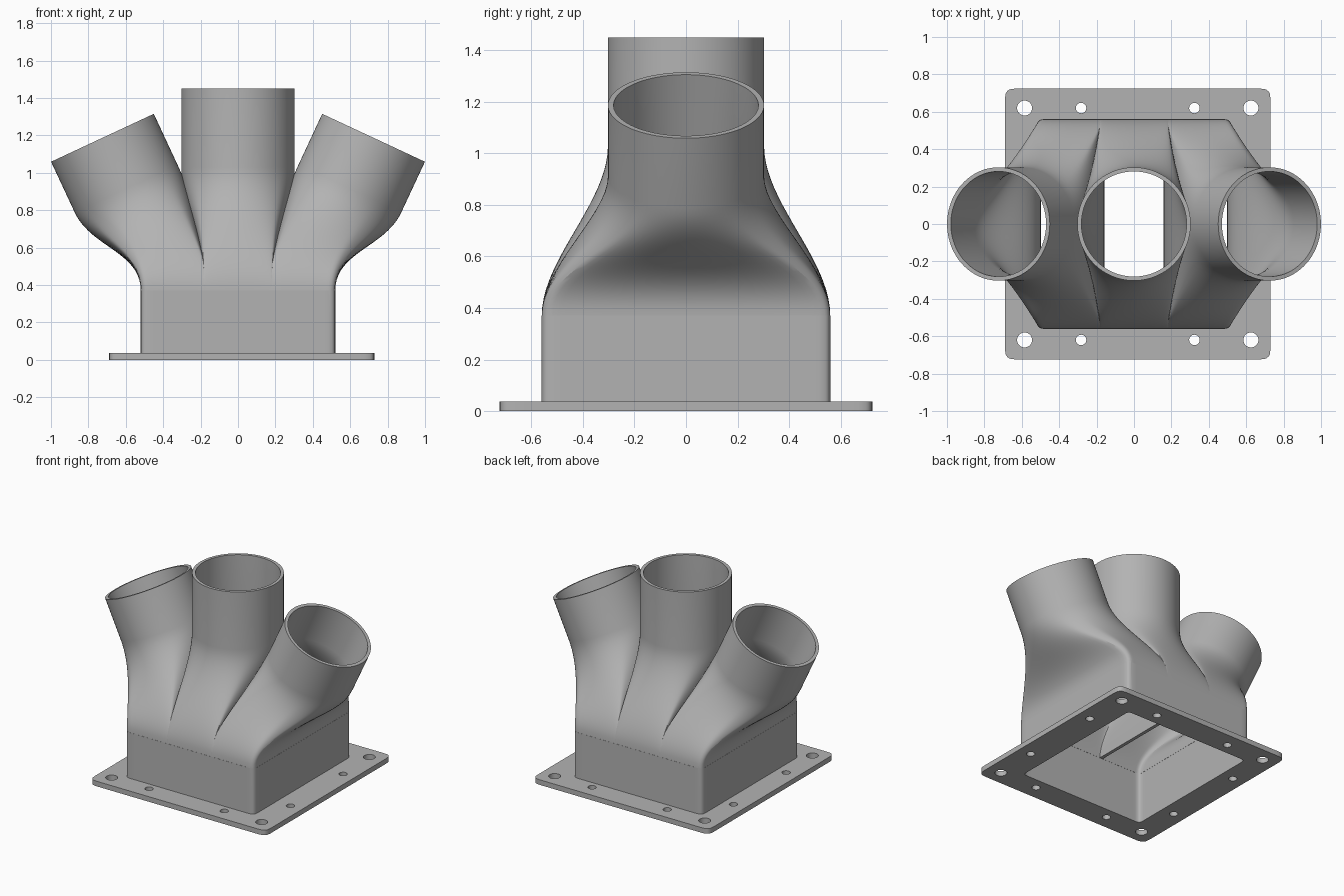
import bpy, bmesh
from math import sin, cos, pi, radians
from mathutils import Vector

cube = bpy.data.objects.get("Cube")
if cube:
    bpy.data.objects.remove(cube, do_unlink=True)

grey = bpy.data.materials.new("plain_grey")
grey.use_nodes = True
colour = (0.45, 0.45, 0.45, 1)
grey.diffuse_color = colour
grey.node_tree.nodes["Principled BSDF"].inputs["Base Color"].default_value = colour

WALL = 0.022
BASE_Z = 0.37
SEG = 24          # points along each side of a section


def add_object(name, bm):
    bmesh.ops.recalc_face_normals(bm, faces=bm.faces[:])
    mesh = bpy.data.meshes.new(name)
    bm.to_mesh(mesh)
    bm.free()
    mesh.materials.append(grey)
    obj = bpy.data.objects.new(name, mesh)
    bpy.context.collection.objects.link(obj)
    return obj


def skin(name, rings):
    """Closed solid through a list of matching rings."""
    bm = bmesh.new()
    loops = [[bm.verts.new(p) for p in ring] for ring in rings]
    n = len(loops[0])
    for a, b in zip(loops, loops[1:]):
        for i in range(n):
            j = (i + 1) % n
            bm.faces.new((a[i], a[j], b[j], b[i]))
    bm.faces.new(loops[0][::-1])
    bm.faces.new(loops[-1])
    return add_object(name, bm)


def rect_ring(x0, x1, hy, z, r, round_left=True, round_right=True):
    """Rectangle section, points crowded at the corners, with rounding."""
    corners = [(x1, -hy), (x1, hy), (x0, hy), (x0, -hy)]
    pts = []
    for k in range(4):
        a, b = Vector(corners[k]), Vector(corners[(k + 1) % 4])
        for i in range(SEG):
            p = a.lerp(b, (1 - cos(pi * i / SEG)) / 2)
            right = p.x > (x0 + x1) / 2
            if round_right if right else round_left:
                c = Vector((x1 - r if right else x0 + r,
                            hy - r if p.y > 0 else r - hy))
                d = p - c
                if d.x * (1 if right else -1) > 0 and d.y * p.y > 0:
                    p = c + d.normalized() * r
            pts.append(Vector((p.x, p.y, z)))
    return pts


def circle_ring(centre, tilt, radius):
    u = Vector((cos(tilt), 0, -sin(tilt)))
    v = Vector((0, 1, 0))
    angles = [-pi / 4 + pi / 2 * i / SEG for i in range(4 * SEG)]
    return [centre + (u * cos(a) + v * sin(a)) * radius for a in angles]


def outlet(name, base, centre, tilt, radius, length, pull):
    """Straight foot, smooth rectangle-to-round blend, then a straight tube."""
    axis = Vector((sin(tilt), 0, cos(tilt)))
    up = Vector((0, 0, 1))
    end = circle_ring(centre, tilt, radius)
    rings = [[p - up * 0.07 for p in base]]
    steps = 20
    for k in range(steps + 1):
        s = k / steps
        h = s * s * (3 - 2 * s)
        h0 = s * (1 - s) ** 2 * pull
        h1 = s * s * (s - 1) * pull
        rings.append([p.lerp(q, h) + up * h0 + axis * h1
                      for p, q in zip(base, end)])
    rings.append([q + axis * length for q in end])
    return skin(name, rings)


def outlets(label, inset, extra):
    """The centre outlet and two tilted, mirrored side outlets."""
    radius, hy, r = 0.303 - inset, 0.56 - inset, 0.035 - inset / 2
    tilt = radians(25)
    half, inner, outer = 0.18 - inset, 0.16 + inset, 0.52 - inset
    parts = [outlet(label + "_centre",
                    rect_ring(-half, half, hy, BASE_Z, r, False, False),
                    Vector((0, 0, 1.03)), 0, radius, 0.42 + extra, 0.66)]
    for side, tag in ((1, "_left"), (-1, "_right")):
        x0, x1 = sorted((side * inner, side * outer))
        parts.append(outlet(label + tag,
                            rect_ring(x0, x1, hy, BASE_Z, r, side < 0, side > 0),
                            Vector((side * 0.598, 0, 0.915)), side * tilt,
                            radius, 0.3 + extra, 0.62))
    return parts


def prism(name, x0, x1, hy, z0, z1, r):
    return skin(name, [rect_ring(x0, x1, hy, z, r) for z in (z0, z1)])


# Mounting flange, set slightly off centre
FX = 0.02
body = prism("outlet_manifold", FX - 0.71, FX + 0.71, 0.724, 0, 0.037, 0.045)

# Outer plenum box and outlets
solids = [prism("plenum_box", -0.521, 0.521, 0.561, 0.01, BASE_Z, 0.036)]
solids += outlets("outlet", 0, 0)

# Inner passages
cutters = [prism("plenum_cavity", -0.499, 0.499, 0.539, -0.05, BASE_Z, 0.025)]
cutters += outlets("passage", WALL, 0.05)

# Bolt holes: large at the corners, small along the edges
bm = bmesh.new()
for sx in (-1, 1):
    for sy in (-1, 1):
        for x, y, r in ((0.605, 0.62, 0.04), (0.303, 0.62, 0.028),
                        (0.615, 0.303, 0.028)):
            made = bmesh.ops.create_cone(bm, cap_ends=True, segments=32,
                                         radius1=r, radius2=r, depth=0.2)
            bmesh.ops.translate(bm, verts=made["verts"],
                                vec=(FX + sx * x, sy * y, 0))
cutters.append(add_object("bolt_holes", bm))

# Combine into one hollow casting
bpy.ops.object.select_all(action="DESELECT")
body.select_set(True)
bpy.context.view_layer.objects.active = body
for op, tools in (("UNION", solids), ("DIFFERENCE", cutters)):
    for tool in tools:
        mod = body.modifiers.new(tool.name, "BOOLEAN")
        mod.operation, mod.solver, mod.object = op, "EXACT", tool
        bpy.ops.object.modifier_apply(modifier=mod.name)
for tool in solids + cutters:
    bpy.data.objects.remove(tool, do_unlink=True)
bpy.ops.object.shade_smooth_by_angle(angle=radians(30))
